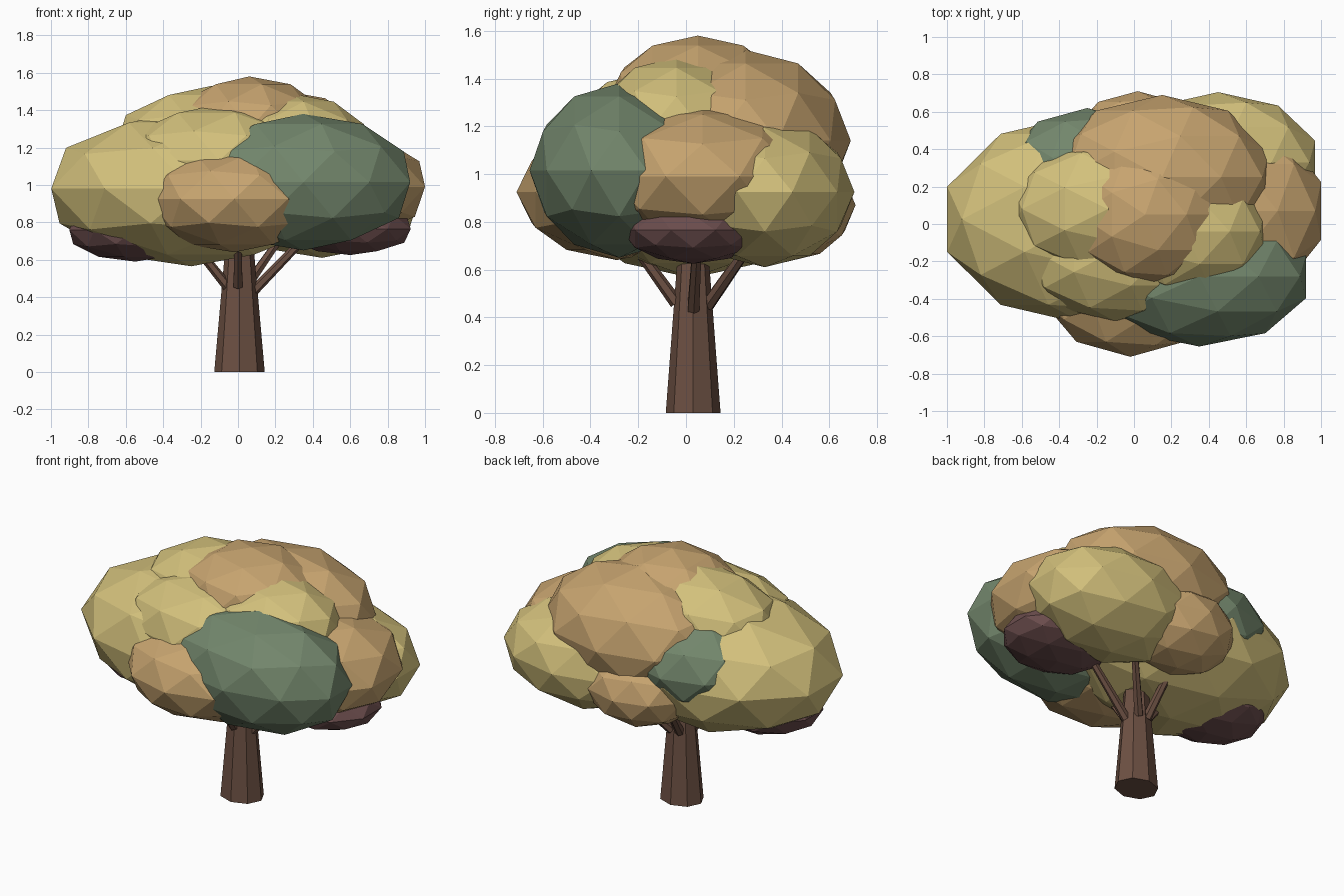
import bpy
from mathutils import Vector

if "Cube" in bpy.data.objects:
    bpy.data.objects.remove(bpy.data.objects["Cube"])


def material(name, rgb):
    m = bpy.data.materials.new(name)
    m.diffuse_color = (*rgb, 1)
    m.use_nodes = True
    m.node_tree.nodes["Principled BSDF"].inputs["Base Color"].default_value = m.diffuse_color
    return m


BARK = material("bark", (0.15, 0.08, 0.055))
GOLD = material("gold_leaves", (0.65, 0.53, 0.2))
AMBER = material("amber_leaves", (0.57, 0.37, 0.16))
SAGE = material("sage_leaves", (0.17, 0.24, 0.15))
PLUM = material("plum_leaves", (0.15, 0.075, 0.075))


def finish(name, mat):
    ob = bpy.context.object
    ob.name = name
    ob.data.materials.append(mat)
    return ob


def leaf_clump(name, mat, centre, radii):
    bpy.ops.mesh.primitive_ico_sphere_add(subdivisions=2, radius=1, location=centre)
    finish(name, mat).scale = radii


def branch(name, start, end, r1=0.028, r2=0.02):
    a, b = Vector(start), Vector(end)
    bpy.ops.mesh.primitive_cone_add(vertices=6, radius1=r1, radius2=r2,
                                    depth=(b - a).length, location=(a + b) / 2)
    finish(name, BARK).rotation_euler = (b - a).to_track_quat('Z', 'Y').to_euler()


# Tapered trunk, slightly wider side to side
bpy.ops.mesh.primitive_cone_add(vertices=8, radius1=0.135, radius2=0.078,
                                depth=0.64, location=(0.008, 0.03, 0.32))
finish("trunk", BARK).scale = (1, 0.85, 1)

# Branches fanning out into the crown
for i, (start, end) in enumerate([
    ((-0.05, 0.01, 0.45), (-0.3, -0.02, 0.76)),
    ((0.07, 0.03, 0.42), (0.4, 0.05, 0.76)),
    ((0.0, -0.04, 0.46), (0.0, -0.25, 0.75)),
    ((0.04, 0.09, 0.45), (0.25, 0.3, 0.75)),
    ((-0.02, 0.09, 0.45), (-0.06, 0.32, 0.78)),
]):
    branch(f"branch_{i + 1}", start, end)

# Crown: overlapping faceted leaf clumps
for clump in [
    ("left_main_leaves", GOLD, (-0.25, 0.025, 0.98), (0.787, 0.565, 0.415)),
    ("front_leaves", AMBER, (-0.02, -0.29, 0.925), (0.49, 0.42, 0.285)),
    ("front_right_leaves", SAGE, (0.35, -0.28, 1.015), (0.6, 0.375, 0.365)),
    ("right_leaves", AMBER, (0.48, 0.07, 0.99), (0.547, 0.5, 0.305)),
    ("back_right_leaves", GOLD, (0.45, 0.33, 0.925), (0.545, 0.375, 0.315)),
    ("back_top_leaves", AMBER, (0.15, 0.25, 1.14), (0.6, 0.44, 0.38)),
    ("back_lower_leaves", AMBER, (0.02, 0.41, 0.87), (0.36, 0.3, 0.24)),
    ("top_leaves", AMBER, (0.06, 0.05, 1.30), (0.42, 0.38, 0.28)),
    ("upper_left_leaves", GOLD, (-0.14, 0.08, 1.2), (0.54, 0.37, 0.33)),
    ("upper_front_leaves", GOLD, (-0.1, -0.14, 1.13), (0.52, 0.38, 0.3)),
    ("upper_right_leaves", GOLD, (0.28, -0.04, 1.19), (0.44, 0.35, 0.3)),
    ("back_left_leaves", SAGE, (-0.25, 0.24, 1.05), (0.45, 0.38, 0.29)),
    ("lower_left_leaves", PLUM, (-0.55, 0.0, 0.76), (0.37, 0.3, 0.17)),
    ("lower_right_leaves", PLUM, (0.6, 0.03, 0.765), (0.34, 0.3, 0.14)),
]:
    leaf_clump(*clump)
